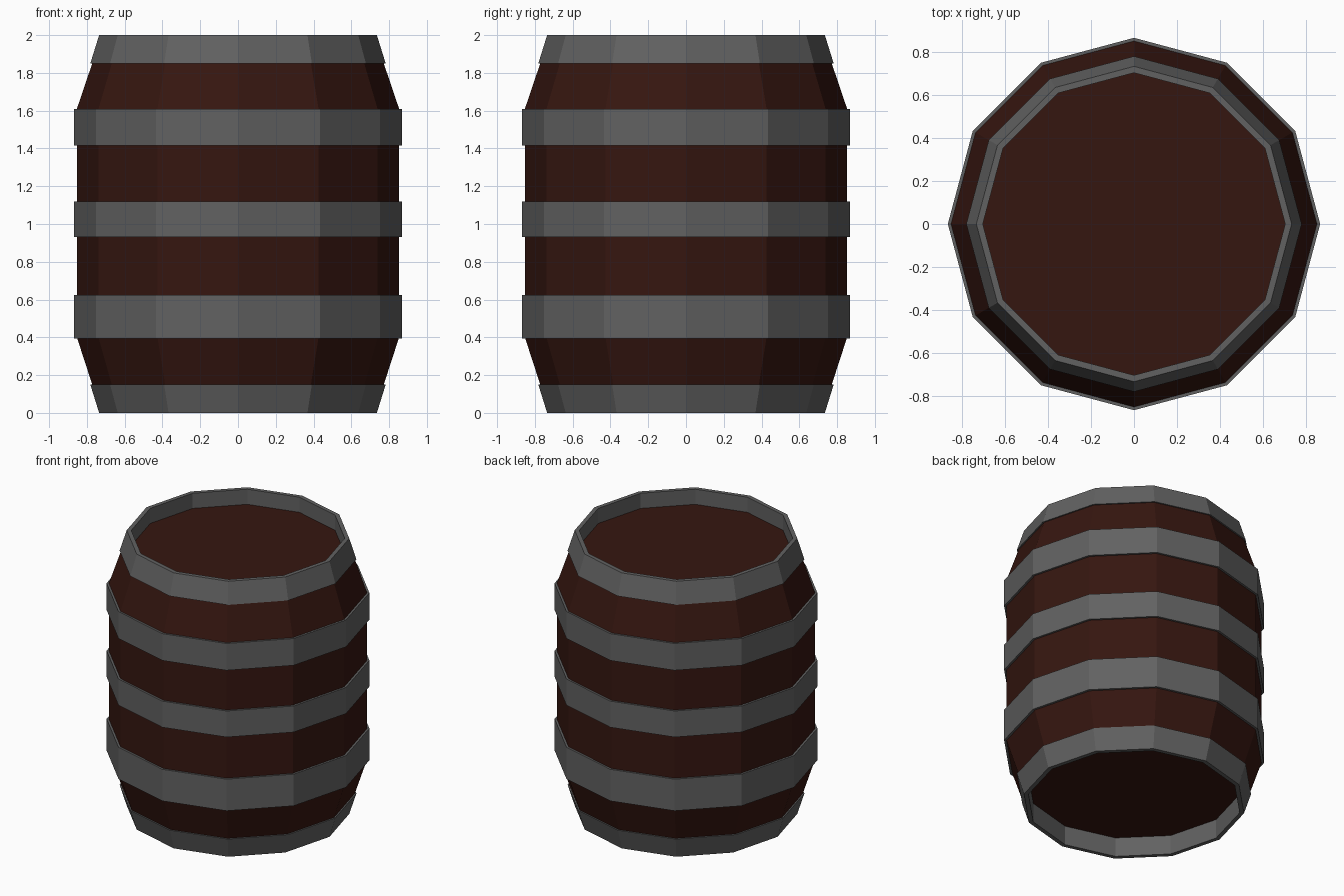
import bpy, bmesh
from math import sin, cos, pi

if "Cube" in bpy.data.objects:
    bpy.data.objects.remove(bpy.data.objects["Cube"])

SIDES = 12


def material(name, color):
    mat = bpy.data.materials.new(name)
    mat.diffuse_color = color
    mat.use_nodes = True
    mat.node_tree.nodes["Principled BSDF"].inputs["Base Color"].default_value = mat.diffuse_color
    return mat


wood = material("dark_wood", (0.036, 0.008, 0.005, 1))
iron = material("iron", (0.12, 0.12, 0.12, 1))


def lathe(name, profile, mat, ring=False):
    """Revolve an (r, z) profile; ring closes the section, otherwise the ends are capped."""
    bm = bmesh.new()
    loops = [[bm.verts.new((r * cos(2 * pi * i / SIDES), r * sin(2 * pi * i / SIDES), z))
              for i in range(SIDES)] for r, z in profile]
    pairs = list(zip(loops, loops[1:]))
    if ring:
        pairs.append((loops[-1], loops[0]))
    else:
        bm.faces.new(loops[0])
        bm.faces.new(loops[-1])
    for a, b in pairs:
        for i in range(SIDES):
            j = (i + 1) % SIDES
            bm.faces.new((a[i], a[j], b[j], b[i]))
    bmesh.ops.recalc_face_normals(bm, faces=bm.faces)
    mesh = bpy.data.meshes.new(name)
    bm.to_mesh(mesh)
    bm.free()
    mesh.materials.append(mat)
    obj = bpy.data.objects.new(name, mesh)
    bpy.context.collection.objects.link(obj)


# Wooden body with recessed heads at both ends
lathe("barrel_body", [(0.715, 0.14), (0.77, 0.145), (0.853, 0.40), (0.853, 1.61),
                      (0.77, 1.855), (0.715, 1.89)], wood)

# Tapered end rims standing proud of the heads
lathe("bottom_rim", [(0.735, 0), (0.782, 0.15), (0.705, 0.15), (0.705, 0)], iron, True)
lathe("top_rim", [(0.735, 2), (0.782, 1.85), (0.705, 1.85), (0.705, 2)], iron, True)

# Straight hoops around the belly
for name, low, high in (("lower_hoop", 0.395, 0.625),
                        ("middle_hoop", 0.93, 1.12),
                        ("upper_hoop", 1.415, 1.61)):
    lathe(name, [(0.868, low), (0.868, high), (0.84, high), (0.84, low)], iron, True)
